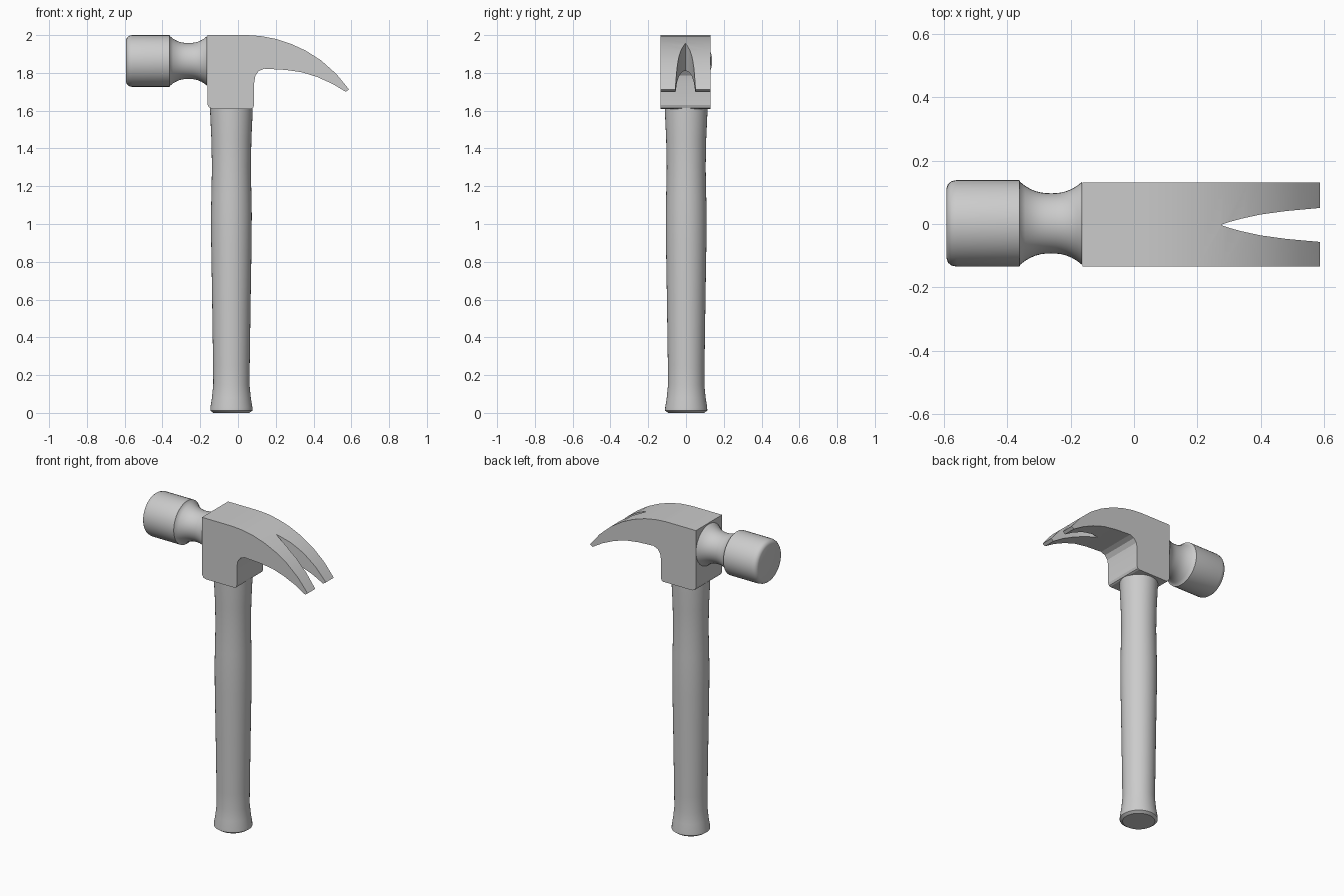
import bpy, bmesh, math
from mathutils import Matrix, Vector

default = bpy.data.objects.get("Cube")
if default:
    bpy.data.objects.remove(default)

grey = bpy.data.materials.new("plain_grey")
grey.use_nodes = True
GREY = (0.6, 0.6, 0.6, 1)
grey.diffuse_color = GREY
grey.node_tree.nodes["Principled BSDF"].inputs["Base Color"].default_value = GREY


def finish(bm, name, smooth=None):
    bmesh.ops.recalc_face_normals(bm, faces=bm.faces[:])
    mesh = bpy.data.meshes.new(name)
    bm.to_mesh(mesh)
    bm.free()
    mesh.materials.append(grey)
    obj = bpy.data.objects.new(name, mesh)
    bpy.context.collection.objects.link(obj)
    bpy.ops.object.select_all(action='DESELECT')
    obj.select_set(True)
    bpy.context.view_layer.objects.active = obj
    if smooth:
        bpy.ops.object.shade_smooth_by_angle(angle=math.radians(smooth))
    return obj


def lathe(name, profile, matrix, sides=40):
    """Capped stack of rings from (radius, height) pairs."""
    bm = bmesh.new()
    rings = []
    for r, h in profile:
        angles = [2 * math.pi * i / sides for i in range(sides)]
        rings.append([bm.verts.new(matrix @ Vector((r * math.cos(a), r * math.sin(a), h)))
                      for a in angles])
    for low, high in zip(rings, rings[1:]):
        for i in range(sides):
            j = (i + 1) % sides
            bm.faces.new((low[i], low[j], high[j], high[i]))
    bm.faces.new(rings[0][::-1])
    bm.faces.new(rings[-1])
    return finish(bm, name, 35)


def prism(name, outline, depth):
    """Closed outline swept along the depth vector."""
    bm = bmesh.new()
    face = bm.faces.new([bm.verts.new(p) for p in outline])
    swept = bmesh.ops.extrude_face_region(bm, geom=[face])["geom"]
    bmesh.ops.translate(bm, vec=depth,
                        verts=[v for v in swept if isinstance(v, bmesh.types.BMVert)])
    return finish(bm, name)


# Handle with flared butt and gentle swell
lathe("handle", [
    (0.095, 0), (0.112, 0.012), (0.111, 0.03), (0.103, 0.08), (0.096, 0.15),
    (0.097, 0.25), (0.102, 0.6), (0.107, 0.9), (0.108, 1.05), (0.106, 1.15),
    (0.103, 1.3), (0.106, 1.45), (0.113, 1.6), (0.113, 1.63),
], Matrix.Translation((-0.035, 0.001, 0)))

# Striking face and waisted neck
neck = [(0.095 + 0.036 * abs(t) ** 2.4, -0.262 + 0.098 * t)
        for t in [i / 6 for i in range(-6, 7)]]
lathe("striking_head", [
    (0.112, -0.592), (0.124, -0.588), (0.133, -0.577), (0.137, -0.56),
    (0.137, -0.362)] + neck,
    Matrix.Translation((0, 0.002, 1.863)) @ Matrix.Rotation(math.pi / 2, 4, 'Y'))

# Cheek block and curved claw
side = [
    (-0.162, 2.0), (0.05, 2.0), (0.12, 1.995), (0.2, 1.98), (0.28, 1.954),
    (0.36, 1.917), (0.44, 1.866), (0.52, 1.795), (0.588, 1.712), (0.57, 1.7),
    (0.5, 1.742), (0.42, 1.778), (0.34, 1.803), (0.25, 1.816), (0.14, 1.822),
    (0.11, 1.81), (0.092, 1.785), (0.086, 1.75), (0.086, 1.63), (0.08, 1.615),
    (0.07, 1.61), (-0.135, 1.61), (-0.153, 1.617), (-0.162, 1.635),
]
claw = prism("claw_head", [(x, -0.134, z) for x, z in side], (0, 0.265, 0))

# Tapered nail slot cut through the claw
slot = [(0.3, 0.009), (0.34, 0.02), (0.4, 0.033), (0.48, 0.044), (0.58, 0.053), (0.7, 0.062)]
outline = [(0.274, 0)] + slot + [(x, -y) for x, y in reversed(slot)]
cutter = prism("slot_cutter", [(x, y - 0.003, 1.5) for x, y in outline], (0, 0, 0.7))
cutter.hide_render = True
bpy.context.view_layer.objects.active = claw
cut = claw.modifiers.new("nail_slot", 'BOOLEAN')
cut.object = cutter
cut.solver = 'EXACT'
bpy.ops.object.modifier_apply(modifier=cut.name)
bpy.data.objects.remove(cutter)
bpy.context.view_layer.objects.active = claw
bpy.ops.object.select_all(action='DESELECT')
claw.select_set(True)
bpy.ops.object.shade_smooth_by_angle(angle=math.radians(20))
